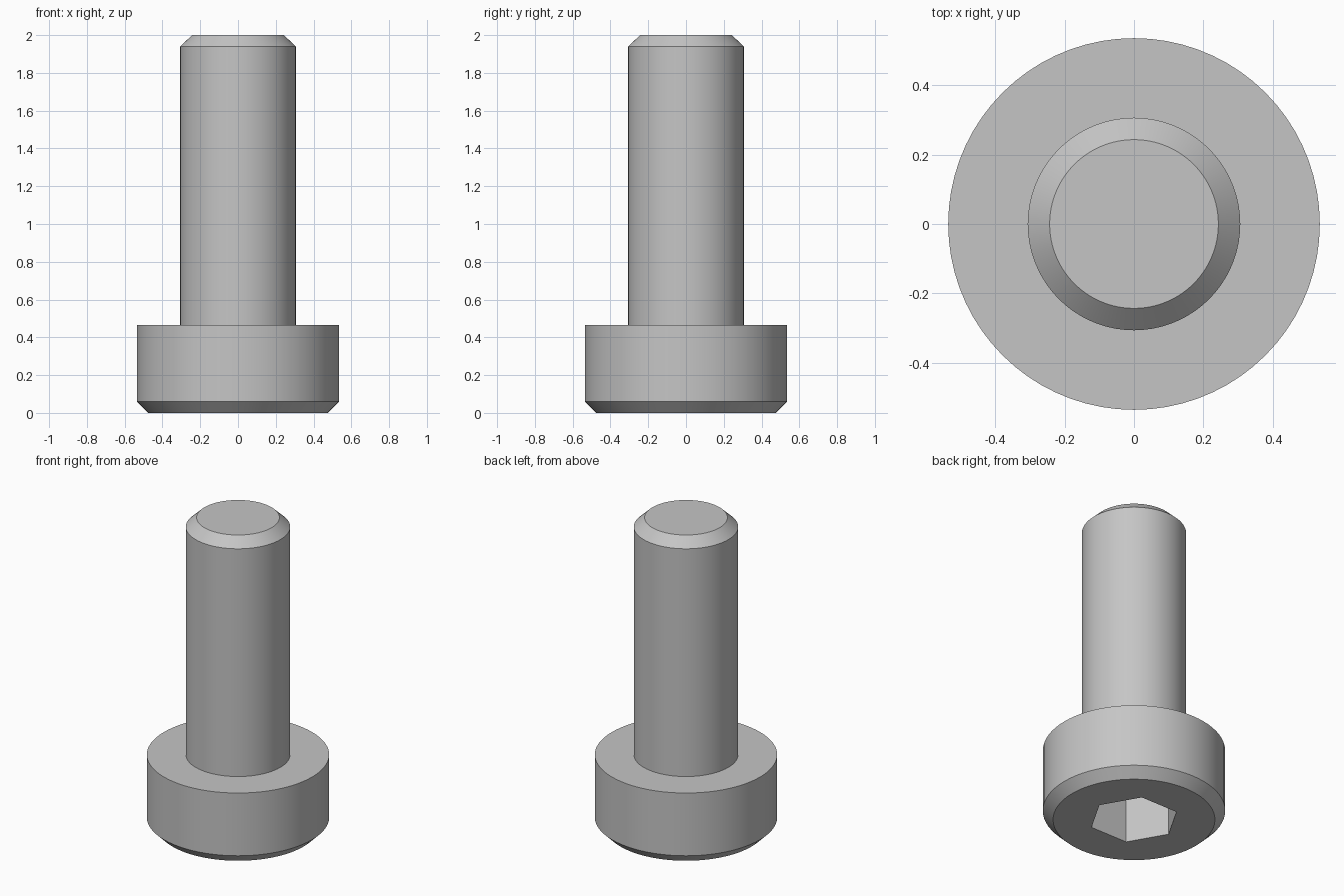
import bpy
import bmesh
from math import cos, sin, tau, radians

SIDES = 72
HEX_RADIUS = 0.265
SOCKET_DEPTH = 0.31

default = bpy.data.objects.get("Cube")
if default:
    bpy.data.objects.remove(default, do_unlink=True)

steel = bpy.data.materials.new("grey steel")
steel.use_nodes = True
colour = (0.56, 0.56, 0.56, 1.0)
steel.diffuse_color = colour
steel.node_tree.nodes["Principled BSDF"].inputs["Base Color"].default_value = colour


def turned(name, profile, sides):
    """Closed solid turned around z from (radius, height) pairs, bottom to top."""
    bm = bmesh.new()
    rings = [[bm.verts.new((r * cos(tau * i / sides), r * sin(tau * i / sides), z))
              for i in range(sides)] for r, z in profile]
    for low, high in zip(rings, rings[1:]):
        for i in range(sides):
            j = (i + 1) % sides
            bm.faces.new((low[i], low[j], high[j], high[i]))
    bm.faces.new(rings[0][::-1])
    bm.faces.new(rings[-1])
    mesh = bpy.data.meshes.new(name)
    bm.to_mesh(mesh)
    bm.free()
    mesh.materials.append(steel)
    obj = bpy.data.objects.new(name, mesh)
    bpy.context.collection.objects.link(obj)
    return obj


# Chamfered head, shoulder, shank and chamfered tip in one profile
bolt = turned("socket_head_bolt", [
    (0.475, 0.0), (0.535, 0.06), (0.535, 0.466),
    (0.306, 0.466), (0.306, 1.94), (0.243, 2.0)], SIDES)

# Hexagonal drive socket in the underside of the head
cutter = turned("hex_socket_cutter", [(HEX_RADIUS, -0.1), (HEX_RADIUS, SOCKET_DEPTH)], 6)
cutter.hide_render = True
cut = bolt.modifiers.new("hex socket", 'BOOLEAN')
cut.operation = 'DIFFERENCE'
cut.solver = 'EXACT'
cut.object = cutter

bpy.ops.object.select_all(action='DESELECT')
bolt.select_set(True)
bpy.context.view_layer.objects.active = bolt
bpy.ops.object.modifier_apply(modifier=cut.name)
bpy.data.objects.remove(cutter, do_unlink=True)
bpy.ops.object.shade_smooth_by_angle(angle=radians(30))
